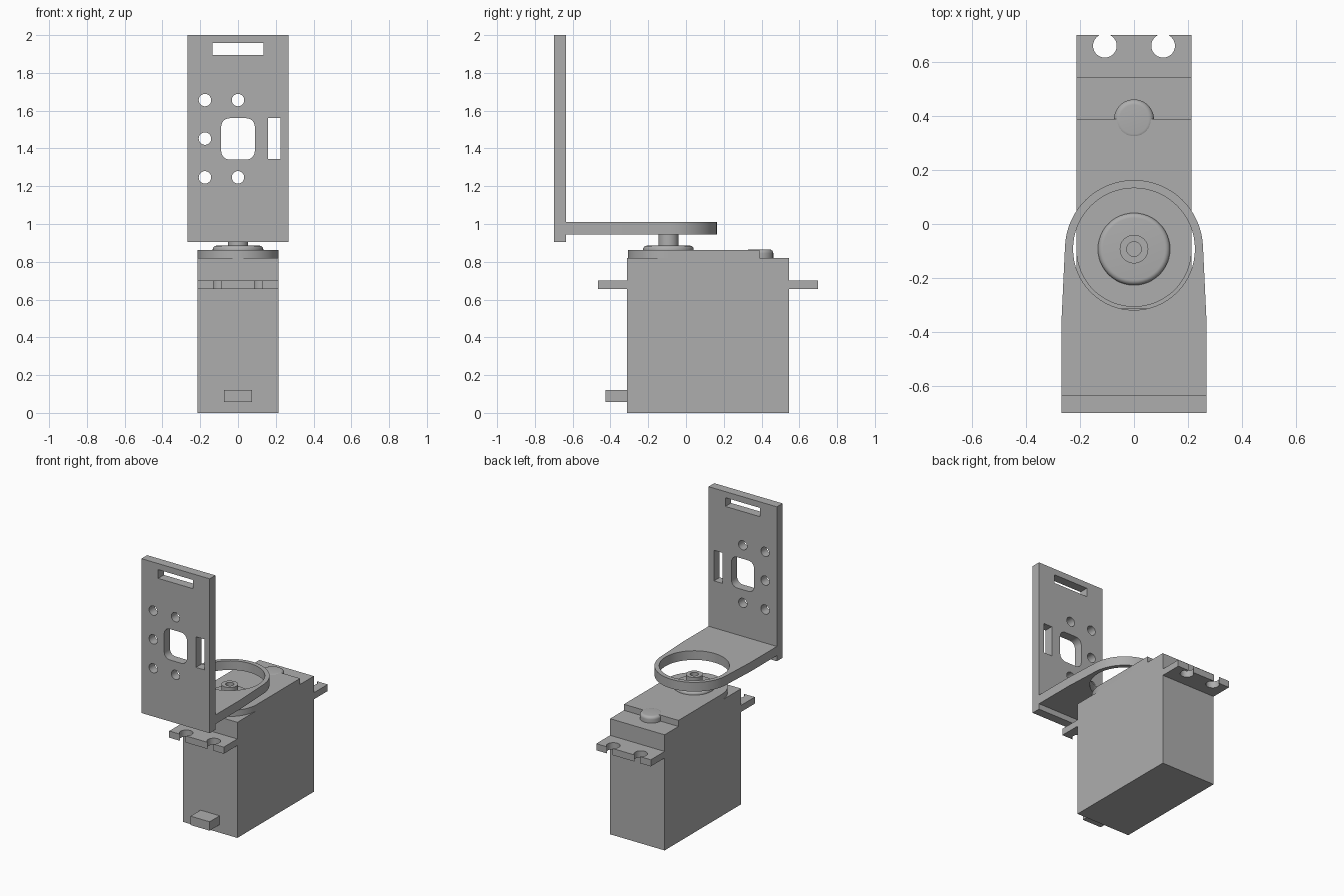
import bpy, bmesh
from math import pi, cos, sin, radians
from mathutils import Matrix, Vector

if "Cube" in bpy.data.objects:
    bpy.data.objects.remove(bpy.data.objects["Cube"])

grey = bpy.data.materials.new("plain grey")
grey.use_nodes = True
grey.diffuse_color = (0.42, 0.42, 0.42, 1)
grey.node_tree.nodes["Principled BSDF"].inputs["Base Color"].default_value = grey.diffuse_color

AXIS_Y = -0.093   # output shaft position
HALF = 0.214      # half width of the servo case


def finish(bm, name):
    bmesh.ops.recalc_face_normals(bm, faces=bm.faces[:])
    mesh = bpy.data.meshes.new(name)
    bm.to_mesh(mesh)
    bm.free()
    mesh.materials.append(grey)
    obj = bpy.data.objects.new(name, mesh)
    bpy.context.collection.objects.link(obj)
    bpy.ops.object.select_all(action="DESELECT")
    obj.select_set(True)
    bpy.context.view_layer.objects.active = obj
    bpy.ops.object.shade_smooth_by_angle(angle=radians(30))
    return obj


def arc(cx, cy, r, start, end, steps=24):
    angles = [start + (end - start) * i / steps for i in range(steps + 1)]
    return [(cx + r * cos(a), cy + r * sin(a)) for a in angles]


def circle(cx, cy, r, steps=48):
    return arc(cx, cy, r, 0, 2 * pi, steps)[:-1]


def rect(x0, x1, y0, y1):
    return [(x0, y0), (x1, y0), (x1, y1), (x0, y1)]


def round_rect(x0, x1, y0, y1, r):
    corners = [(x1 - r, y1 - r), (x0 + r, y1 - r), (x0 + r, y0 + r), (x1 - r, y0 + r)]
    return [p for i, c in enumerate(corners)
            for p in arc(*c, r, i * pi / 2, (i + 1) * pi / 2, 8)]


def slab(name, loops, low, high, upright=False):
    """Extrude an outline with holes along z, or along y when upright."""
    bm = bmesh.new()
    for loop in loops:
        vs = [bm.verts.new((u, low, v) if upright else (u, v, low)) for u, v in loop]
        for a, b in zip(vs, vs[1:] + vs[:1]):
            bm.edges.new((a, b))
    bmesh.ops.triangle_fill(bm, edges=bm.edges[:], use_beauty=True)
    top = bmesh.ops.extrude_face_region(bm, geom=bm.faces[:], use_keep_orig=True)
    verts = [g for g in top["geom"] if isinstance(g, bmesh.types.BMVert)]
    depth = high - low
    bmesh.ops.translate(bm, verts=verts, vec=(0, depth, 0) if upright else (0, 0, depth))
    return finish(bm, name)


def lathe(name, profile, y):
    """Spin a (radius, z) profile around a vertical axis."""
    bm = bmesh.new()
    vs = [bm.verts.new((r, y, z)) for r, z in profile]
    edges = [bm.edges.new(pair) for pair in zip(vs, vs[1:])]
    bmesh.ops.spin(bm, geom=vs + edges, cent=(0, y, 0), axis=(0, 0, 1),
                   angle=2 * pi, steps=48, use_duplicate=False)
    bmesh.ops.remove_doubles(bm, verts=bm.verts[:], dist=1e-5)
    return finish(bm, name)


# Servo case and raised deck with a round front end
slab("servo_body", [rect(-HALF, HALF, -0.313, 0.545)], 0, 0.82)
deck = arc(0, AXIS_Y, HALF, pi, 2 * pi, 48) + [(HALF, 0.39), (-HALF, 0.39)]
slab("top_deck", [deck], 0.82, 0.863)
slab("cable_plug", [rect(-0.075, 0.075, -0.425, -0.313)], 0.057, 0.12)

# Mounting ears with open keyhole notches
for name, side, shift in (("back_ear", 1, 0), ("front_ear", -1, 0.235)):
    ear = [(-HALF, 0.545), (HALF, 0.545), (HALF, 0.7)]
    for cx in (0.108, -0.108):
        ear.append((cx + 0.021, 0.7))
        ear += arc(cx, 0.661, 0.044, pi / 2 - 0.497, -1.5 * pi + 0.497)
        ear.append((cx - 0.021, 0.7))
    ear.append((-HALF, 0.7))
    slab(name, [[(x, side * y + (shift if side < 0 else 0)) for x, y in ear]], 0.655, 0.702)

# Rounded gear bump, bearing disc and hollow output shaft
lathe("gear_bump", [(0, 0.82), (0.074, 0.82)] + arc(0.054, 0.845, 0.02, 0, pi / 2, 6)
      + [(0, 0.865)], 0.388)
lathe("bearing_disc", [(0, 0.85), (0.134, 0.85)] + arc(0.115, 0.866, 0.019, 0, pi / 2, 6)
      + [(0, 0.885)], AXIS_Y)
lathe("output_shaft", [(0, 0.88), (0.053, 0.88), (0.053, 0.95), (0.027, 0.95),
                       (0.027, 0.89), (0, 0.89)], AXIS_Y)

# Horizontal arm ending in a ring
arm = ([(-0.268, -0.64), (0.268, -0.64), (0.268, -0.34)]
       + arc(0, AXIS_Y, 0.256, 0.05, pi - 0.05, 48) + [(-0.268, -0.34)])
slab("ring_arm", [arm, circle(0, AXIS_Y, 0.226, 64)], 0.945, 1.01)

# Upright sensor plate with slots, window and screw holes
holes = [circle(x, z, 0.033, 32) for x, z in
         ((-0.175, 1.656), (0, 1.656), (-0.175, 1.452), (-0.175, 1.247), (0, 1.247))]
plate = [rect(-0.268, 0.268, 0.905, 2.0),
         rect(-0.136, 0.136, 1.895, 1.957),
         rect(0.16, 0.226, 1.343, 1.56),
         round_rect(-0.089, 0.089, 1.341, 1.56, 0.045)]
slab("sensor_plate", plate + holes, -0.7, -0.636, upright=True)
